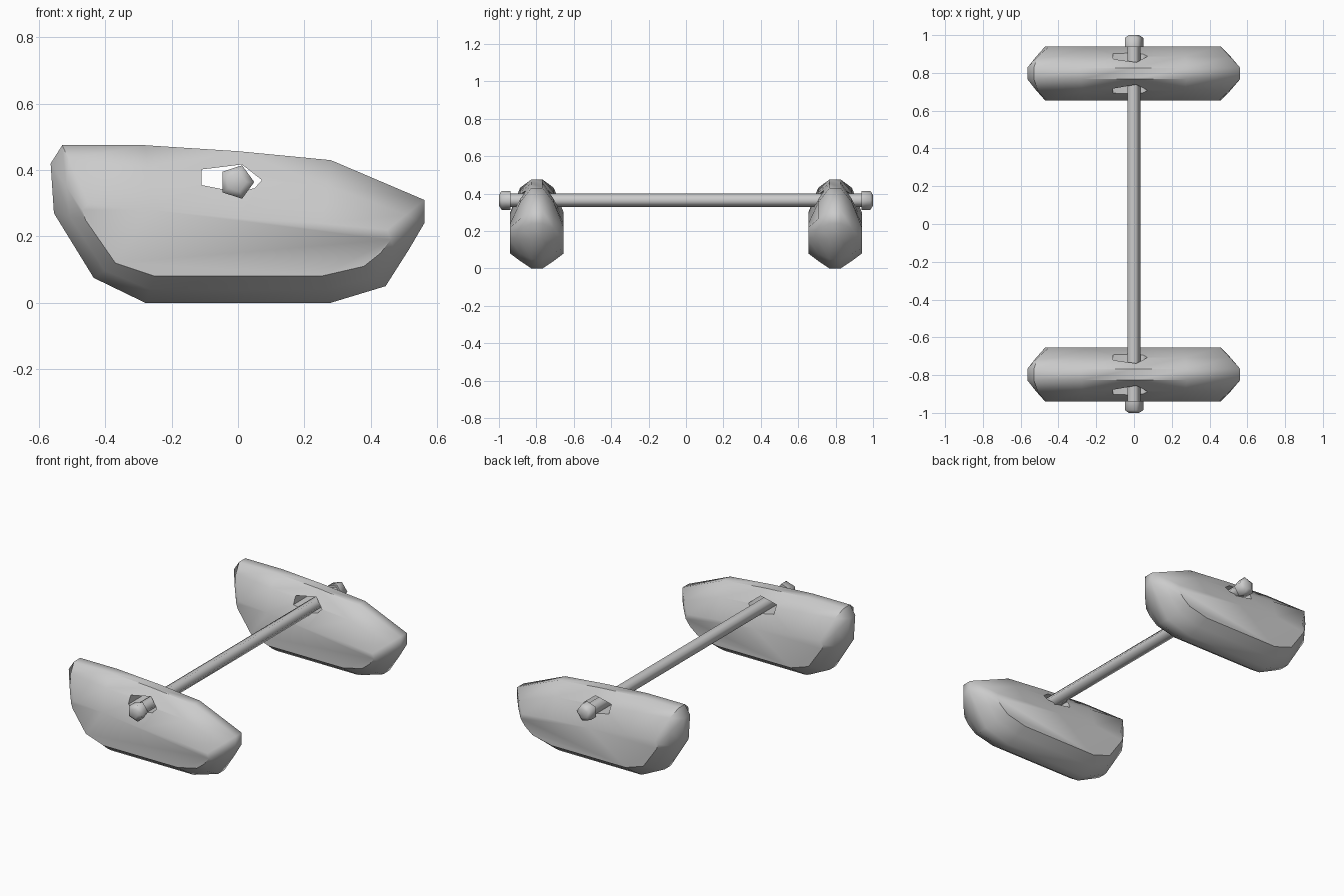
import bpy, bmesh, math

if "Cube" in bpy.data.objects:
    bpy.data.objects.remove(bpy.data.objects["Cube"])

AXLE_X, AXLE_Z = -0.004, 0.364


def loft(name, rings):
    """Skin a list of equal-length vertex rings and cap both ends."""
    bm = bmesh.new()
    vs = [[bm.verts.new(p) for p in r] for r in rings]
    n = len(vs[0])
    for a, b in zip(vs, vs[1:]):
        for i in range(n):
            j = (i + 1) % n
            bm.faces.new((a[i], a[j], b[j], b[i]))
    bm.faces.new(vs[0])
    bm.faces.new(vs[-1])
    bmesh.ops.recalc_face_normals(bm, faces=bm.faces)
    me = bpy.data.meshes.new(name)
    bm.to_mesh(me)
    bm.free()
    ob = bpy.data.objects.new(name, me)
    bpy.context.collection.objects.link(ob)
    return ob


def smooth(ob, angle):
    bpy.ops.object.select_all(action='DESELECT')
    ob.select_set(True)
    bpy.context.view_layer.objects.active = ob
    bpy.ops.object.shade_smooth_by_angle(angle=math.radians(angle))


def pentagon(r, y):
    return [(AXLE_X + r * math.cos(i * math.tau / 5), y,
             AXLE_Z + r * math.sin(i * math.tau / 5)) for i in range(5)]


# float side profile: ridge x, z / flat flank x, z / position of middle ring
PROFILE = [
    (-0.53, 0.475, -0.45, 0.30, 0.25), (-0.28, 0.475, -0.26, 0.28, 0.35),
    (0.0, 0.457, 0.0, 0.255, 0.4), (0.28, 0.43, 0.25, 0.24, 0.4),
    (0.562, 0.31, 0.45, 0.22, 0.5), (0.562, 0.24, 0.46, 0.19, 0.5),
    (0.515, 0.16, 0.43, 0.15, 0.5), (0.445, 0.05, 0.38, 0.11, 0.5),
    (0.28, 0.0, 0.25, 0.08, 0.5), (-0.28, 0.0, -0.25, 0.08, 0.5),
    (-0.435, 0.075, -0.37, 0.12, 0.5), (-0.555, 0.27, -0.46, 0.25, 0.5),
    (-0.565, 0.42, -0.47, 0.28, 0.5)]

# axle hole outline
HOLE = [(-0.11, 0.402), (-0.11, 0.355), (-0.01, 0.335), (0.05, 0.345),
        (0.072, 0.37), (0.012, 0.417)]


def float_ring(yc, dy, level):
    ring = []
    for ox, oz, ix, iz, t in PROFILE:
        k = (0, t, 1)[level]
        ring.append((ox + (ix - ox) * k, yc + dy, oz + (iz - oz) * k))
    return ring


for s, side in ((-1, "front"), (1, "back")):
    # float body
    yc = 0.797 * s
    body = loft(side + "_float", [float_ring(yc, dy, lv) for dy, lv in (
        (-0.143, 2), (-0.09, 1), (-0.03, 0), (0.03, 0), (0.09, 1), (0.143, 2))])
    # hole through the float
    cutter = loft("hole_cutter", [[(x, yc + d, z) for x, z in HOLE]
                                  for d in (-0.3, 0.3)])
    cutter.hide_render = True
    mod = body.modifiers.new("hole", 'BOOLEAN')
    mod.operation = 'DIFFERENCE'
    mod.solver = 'EXACT'
    mod.object = cutter
    bpy.context.view_layer.objects.active = body
    bpy.ops.object.modifier_apply(modifier="hole")
    bpy.data.objects.remove(cutter)
    smooth(body, 50)
    # end cap on the axle
    cap = loft(side + "_axle_cap", [pentagon(r, s * y) for r, y in (
        (0.053, 0.937), (0.053, 0.986), (0.03, 1.0))])
    smooth(cap, 75)

# connecting axle
axle = loft("axle", [pentagon(0.038, -0.94), pentagon(0.038, 0.94)])
smooth(axle, 75)
